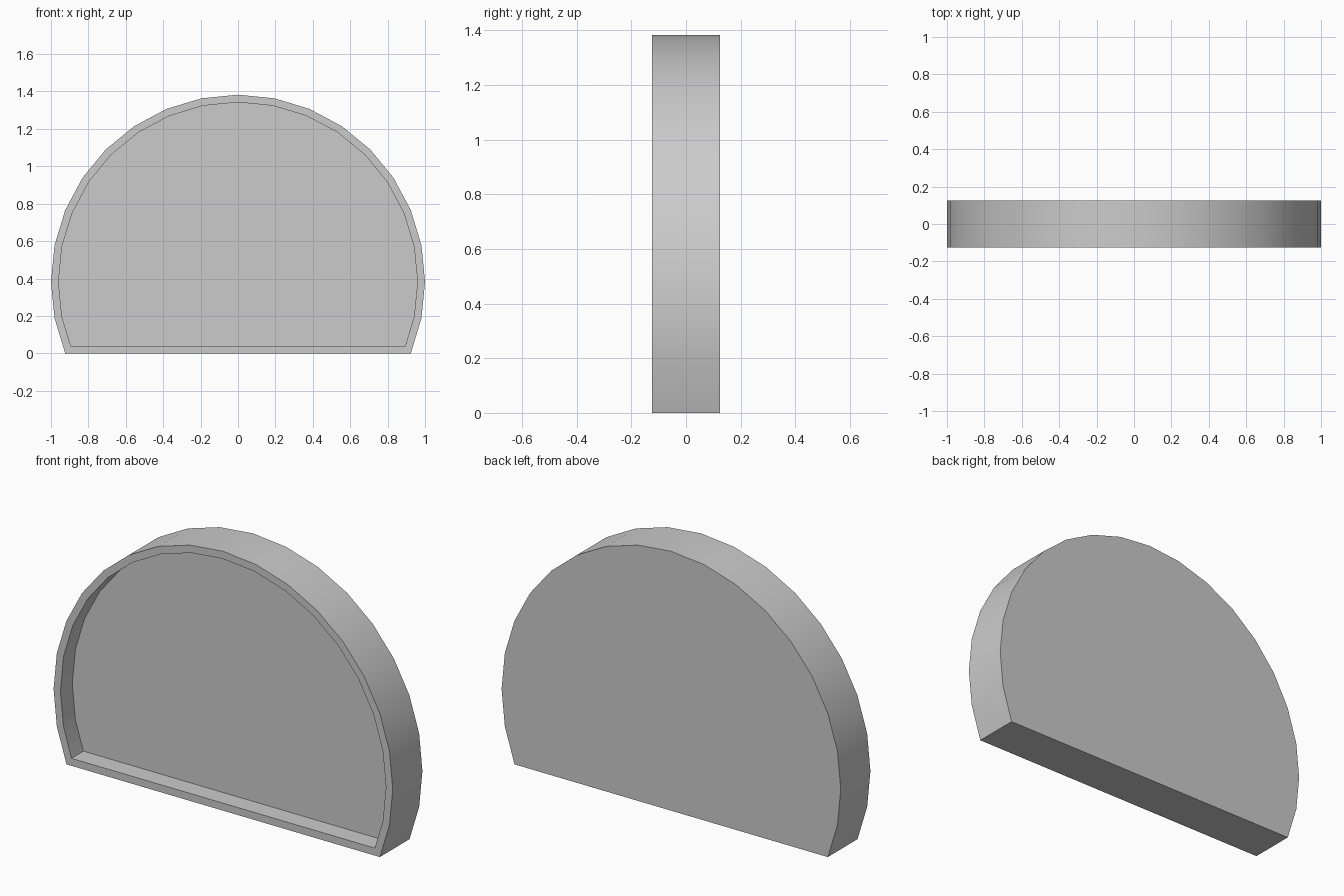
import bpy, bmesh, math

cube = bpy.data.objects.get("Cube")
if cube:
    bpy.data.objects.remove(cube)

DEPTH, RIM, RECESS = 0.25, 0.04, 0.10
STEP = math.tau / 32
CENTRE_Z = math.sin(2 * STEP)

grey = bpy.data.materials.new("plain_grey")
grey.use_nodes = True
colour = (0.6, 0.6, 0.6, 1)
grey.diffuse_color = colour
grey.node_tree.nodes["Principled BSDF"].inputs["Base Color"].default_value = colour

# Front outline: a round disc cut flat at the bottom
bm = bmesh.new()
outline = [bm.verts.new((math.cos(i * STEP), -DEPTH / 2, CENTRE_Z + math.sin(i * STEP)))
           for i in range(-2, 19)]
front = bm.faces.new(outline)

# Solid body, extruded backwards
back = bmesh.ops.extrude_face_region(bm, geom=[front], use_keep_orig=True)["geom"]
bmesh.ops.translate(bm, vec=(0, DEPTH, 0),
                    verts=[v for v in back if isinstance(v, bmesh.types.BMVert)])
bmesh.ops.recalc_face_normals(bm, faces=bm.faces)

# Thin raised rim around the recessed front panel
front = min(bm.faces, key=lambda f: f.calc_center_median().y)
bmesh.ops.inset_region(bm, faces=[front], thickness=RIM, use_even_offset=True)
panel = bmesh.ops.extrude_face_region(bm, geom=[front])["geom"]
bmesh.ops.translate(bm, vec=(0, RECESS, 0),
                    verts=[v for v in panel if isinstance(v, bmesh.types.BMVert)])
if front.is_valid:
    bmesh.ops.delete(bm, geom=[front], context="FACES_ONLY")
bmesh.ops.recalc_face_normals(bm, faces=bm.faces)

mesh = bpy.data.meshes.new("arched_tray")
bm.to_mesh(mesh)
bm.free()
mesh.materials.append(grey)
tray = bpy.data.objects.new("arched_tray", mesh)
bpy.context.collection.objects.link(tray)

# Smooth curved walls with crisp corners
bpy.ops.object.select_all(action="DESELECT")
tray.select_set(True)
bpy.context.view_layer.objects.active = tray
bpy.ops.object.shade_smooth_by_angle(angle=math.radians(30))
